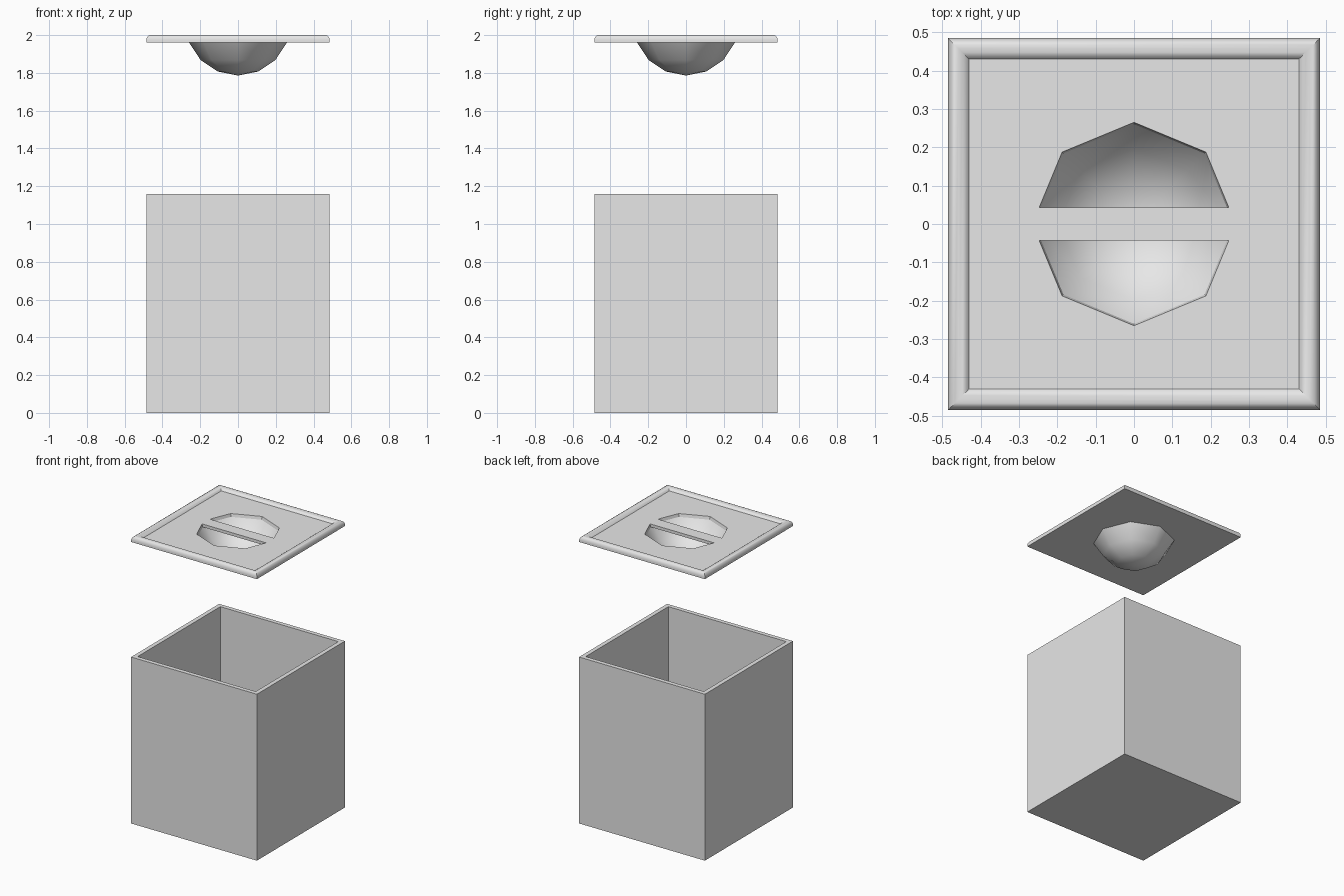
import bpy
import bmesh
from math import radians, sin, cos, pi

if "Cube" in bpy.data.objects:
    bpy.data.objects.remove(bpy.data.objects["Cube"], do_unlink=True)

GREY = (0.8, 0.8, 0.8, 1.0)
grey = bpy.data.materials.new("light_grey")
grey.use_nodes = True
grey.diffuse_color = GREY
grey.node_tree.nodes["Principled BSDF"].inputs["Base Color"].default_value = GREY

HALF, WALL, HEIGHT = 0.485, 0.03, 1.16
PLATE_TOP, PLATE_BOTTOM = 1.983, 1.962
HOLE, BAR = 0.265, 0.043


def finish(name, bm, angle=None):
    bmesh.ops.recalc_face_normals(bm, faces=bm.faces)
    mesh = bpy.data.meshes.new(name)
    bm.to_mesh(mesh)
    bm.free()
    mesh.materials.append(grey)
    obj = bpy.data.objects.new(name, mesh)
    bpy.context.collection.objects.link(obj)
    if angle:
        bpy.ops.object.select_all(action='DESELECT')
        obj.select_set(True)
        bpy.context.view_layer.objects.active = obj
        bpy.ops.object.shade_smooth_by_angle(angle=radians(angle))
    return obj


def ring(bm, n, radius, z, turn=0.0):
    return [bm.verts.new((radius * cos(2 * pi * i / n + turn),
                          radius * sin(2 * pi * i / n + turn), z)) for i in range(n)]


def square(bm, half, z):
    return ring(bm, 4, half * 2 ** 0.5, z, pi / 4)


def bridge(bm, a, b):
    for i in range(len(a)):
        j = (i + 1) % len(a)
        bm.faces.new((a[i], a[j], b[j], b[i]))


def loop_edges(bm, verts):
    edges = []
    for a, b in zip(verts, verts[1:] + verts[:1]):
        edges.append(bm.edges.get((a, b)) or bm.edges.new((a, b)))
    return edges


# Open box with thin walls
bm = bmesh.new()
rings = [square(bm, h, z) for h, z in
         ((HALF, 0), (HALF, HEIGHT), (HALF - WALL, HEIGHT), (HALF - WALL, WALL))]
for a, b in zip(rings, rings[1:]):
    bridge(bm, a, b)
bm.faces.new(rings[0])
bm.faces.new(rings[-1])
finish("box", bm)

# Lid plate: rounded raised rim and an octagonal hole
bm = bmesh.new()
rim = [(0.43, PLATE_TOP), (0.437, 1.992), (0.447, 1.998), (0.457, 2.0), (0.467, 2.0),
       (0.477, 1.995), (0.483, 1.985), (HALF, 1.975), (HALF, PLATE_BOTTOM)]
rings = [square(bm, h, z) for h, z in rim]
for a, b in zip(rings, rings[1:]):
    bridge(bm, a, b)
hole_top = ring(bm, 8, HOLE, PLATE_TOP)
hole_bottom = ring(bm, 8, HOLE - 0.005, PLATE_BOTTOM)
for outer, inner in ((rings[0], hole_top), (rings[-1], hole_bottom)):
    edges = loop_edges(bm, outer) + loop_edges(bm, inner)
    bmesh.ops.triangle_fill(bm, edges=edges, use_beauty=True)
bridge(bm, hole_top, hole_bottom)
finish("lid_plate", bm, 35)

# Finger bowl hanging under the lid: lower part of a sphere
bm = bmesh.new()
R, CENTRE = 0.28, 2.066
rings = [ring(bm, 8, HOLE - 0.005, PLATE_BOTTOM)]
for k in (2, 1):
    rings.append(ring(bm, 8, R * sin(k * pi / 8), CENTRE - R * cos(k * pi / 8)))
for a, b in zip(rings, rings[1:]):
    bridge(bm, a, b)
tip = bm.verts.new((0, 0, CENTRE - R))
last = rings[-1]
for a, b in zip(last, last[1:] + last[:1]):
    bm.faces.new((a, b, tip))
bowl = finish("lid_bowl", bm, 80)

# Grip bar across the bowl, ends cut to the hole outline
bm = bmesh.new()
end = HOLE - BAR * (2 ** 0.5 - 1)
outline = [(HOLE, 0), (end, BAR), (-end, BAR), (-HOLE, 0), (-end, -BAR), (end, -BAR)]
top = [bm.verts.new((x, y, PLATE_TOP)) for x, y in outline]
bottom = [bm.verts.new((x, y, PLATE_BOTTOM)) for x, y in outline]
bm.faces.new(top)
bm.faces.new(bottom)
bridge(bm, top, bottom)
finish("lid_grip_bar", bm)
